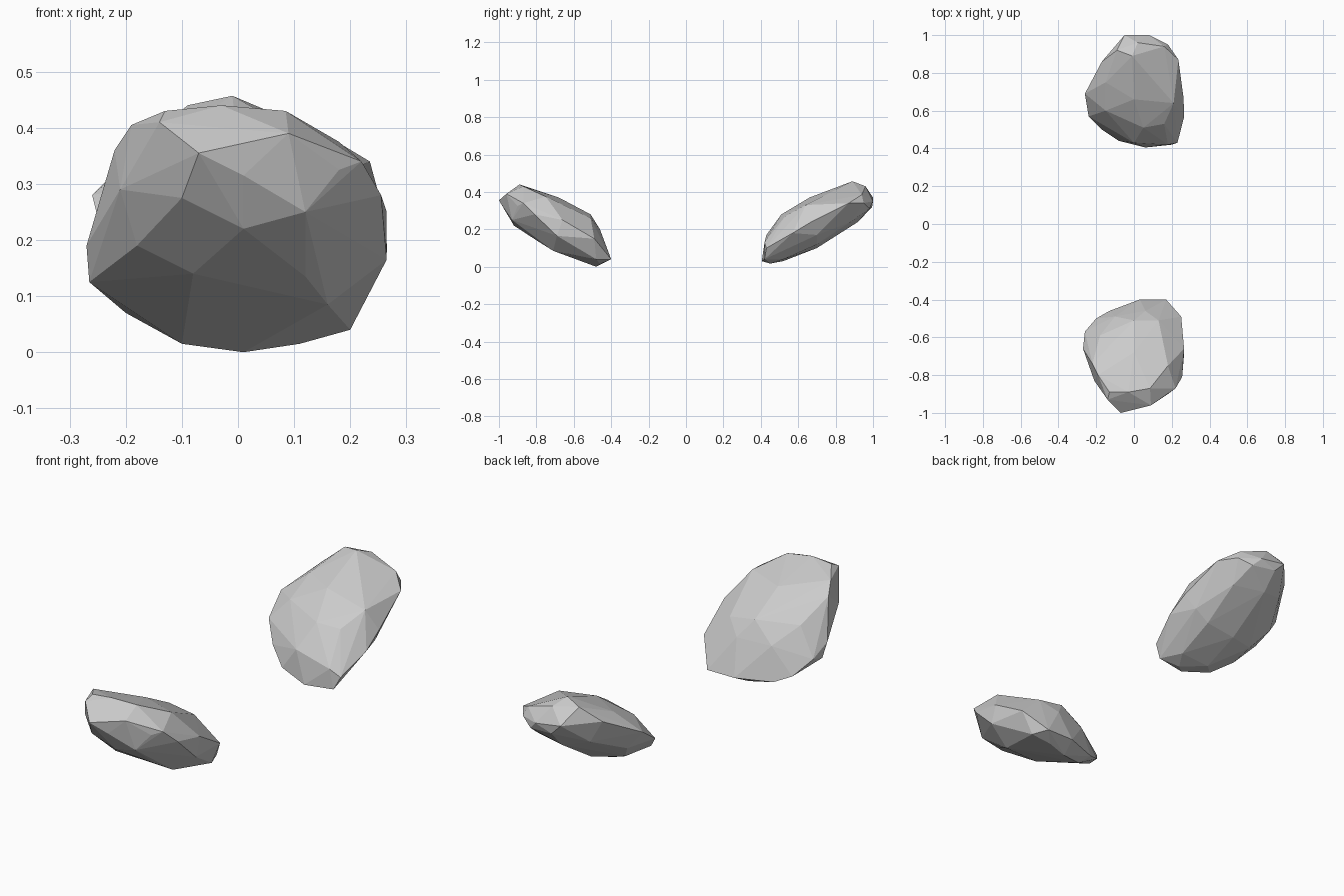
import bpy, bmesh


def faceted_stone(name, rim, crown, belly):
    """Wrap a tight faceted skin around a rim outline, an upper and a lower contour."""
    bm = bmesh.new()
    for p in rim + crown + belly:
        bm.verts.new(p)
    bmesh.ops.convex_hull(bm, input=bm.verts[:])
    loose = [v for v in bm.verts if not v.link_faces]
    bmesh.ops.delete(bm, geom=loose, context='VERTS')
    bmesh.ops.recalc_face_normals(bm, faces=bm.faces[:])
    me = bpy.data.meshes.new(name)
    bm.to_mesh(me)
    bm.free()
    ob = bpy.data.objects.new(name, me)
    bpy.context.collection.objects.link(ob)
    return ob


# Front stone, leaning up and outward to -y
faceted_stone(
    "front_stone",
    rim=[(.03, -.40, .04), (.17, -.40, .04), (.25, -.49, .15), (.265, -.66, .25),
         (.265, -.69, .165), (.255, -.81, .28), (.22, -.87, .34), (.09, -.96, .39),
         (-.07, -1, .355), (-.14, -.93, .41), (-.21, -.83, .29), (-.27, -.66, .19),
         (-.26, -.57, .14), (-.2, -.5, .07), (-.13, -.46, .04)],
    crown=[(-.03, -.89, .44), (-.13, -.89, .43), (.085, -.87, .43), (-.19, -.8, .405),
           (.18, -.75, .375), (0, -.68, .37), (-.22, -.74, .36), (-.18, -.59, .27),
           (0, -.51, .28), (.13, -.51, .26), (.06, -.46, .2), (-.1, -.49, .19)],
    belly=[(.01, -.48, 0), (-.1, -.51, .015), (.11, -.46, .015), (.2, -.48, .04),
           (-.08, -.79, .14), (.12, -.79, .135), (.16, -.71, .085), (.01, -.92, .22),
           (.12, -.93, .25), (-.1, -.94, .275), (-.18, -.8, .19), (.01, -.975, .315),
           (-.265, -.63, .125), (.18, -.9, .325)])

# Back stone, leaning up and outward to +y
faceted_stone(
    "back_stone",
    rim=[(.06, .405, .03), (-.08, .44, .06), (-.17, .5, .12), (-.24, .57, .2),
         (-.26, .69, .28), (-.17, .86, .37), (-.05, 1, .37), (.08, 1, .35),
         (.18, .95, .34), (.235, .87, .34), (.262, .67, .24), (.266, .57, .18),
         (.23, .43, .1), (.2, .42, .04)],
    crown=[(-.01, .89, .457), (-.09, .92, .44), (.02, .96, .43), (.16, .94, .385),
           (0, .66, .37), (.21, .64, .33), (.16, .53, .27), (.05, .51, .28),
           (-.15, .6, .3), (0, .43, .17), (.18, .42, .13), (-.15, .75, .37)],
    belly=[(.11, .45, .017), (0, .52, .03), (.15, .52, .04), (0, .7, .1),
           (.15, .7, .12), (-.14, .65, .12), (-.2, .72, .2), (0, .92, .24),
           (.15, .88, .24), (-.12, .88, .27), (.22, .7, .17), (0, .995, .32),
           (.12, .98, .31)])
